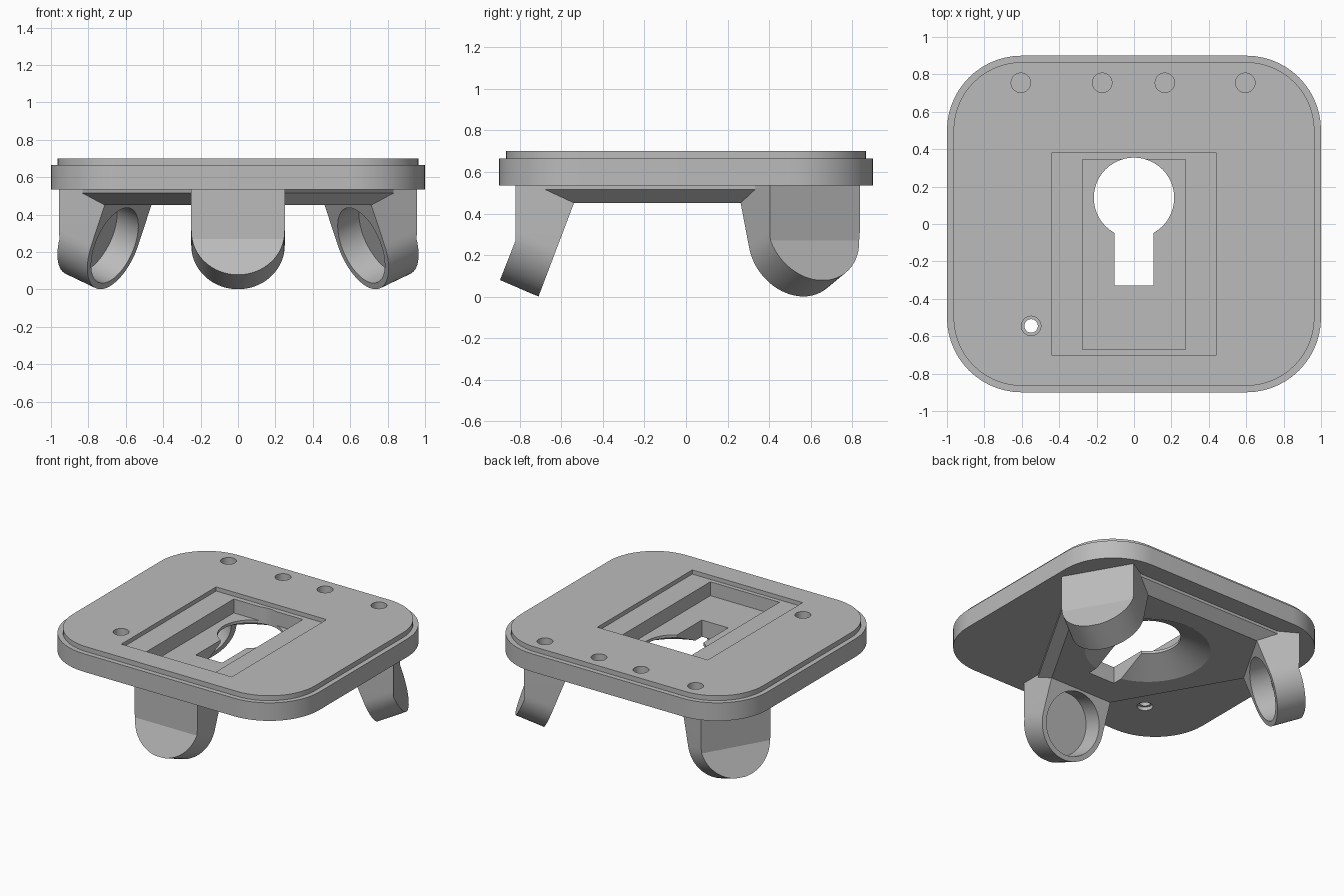
import bpy, bmesh
from math import sin, cos, pi, radians
from mathutils import Matrix, Vector

cube = bpy.data.objects.get("Cube")
if cube:
    bpy.data.objects.remove(cube, do_unlink=True)

grey = bpy.data.materials.new("plain grey")
grey.use_nodes = True
grey.diffuse_color = (0.5, 0.5, 0.5, 1)
grey.node_tree.nodes["Principled BSDF"].inputs["Base Color"].default_value = (0.5, 0.5, 0.5, 1)

CENTRE = 0.14            # y of the three-fold axis
TILT = radians(22.5)     # lean of the legs


def loft(name, loops):
    """Closed solid through a stack of equal-length loops."""
    bm = bmesh.new()
    rings = [[bm.verts.new(p) for p in loop] for loop in loops]
    n = len(rings[0])
    for a, b in zip(rings, rings[1:]):
        for i in range(n):
            j = (i + 1) % n
            bm.faces.new((a[i], a[j], b[j], b[i]))
    bm.faces.new(rings[0])
    bm.faces.new(rings[-1])
    bmesh.ops.recalc_face_normals(bm, faces=bm.faces)
    mesh = bpy.data.meshes.new(name)
    bm.to_mesh(mesh)
    bm.free()
    mesh.materials.append(grey)
    ob = bpy.data.objects.new(name, mesh)
    bpy.context.collection.objects.link(ob)
    return ob


def circle(x, y, r, z, n=48):
    return [(x + r * cos(2 * pi * i / n), y + r * sin(2 * pi * i / n), z) for i in range(n)]


def cone(x, y, z0, r0, z1, r1):
    return loft("cutter", [circle(x, y, r0, z0), circle(x, y, r1, z1)])


def box(x0, x1, y0, y1, z0, z1):
    rect = [(x0, y0), (x1, y0), (x1, y1), (x0, y1)]
    return loft("cutter", [[(x, y, z) for x, y in rect] for z in (z0, z1)])


def rounded_rect(hx, hy, r, z, seg=14):
    pts = []
    for q, (sx, sy) in enumerate([(1, 1), (-1, 1), (-1, -1), (1, -1)]):
        for i in range(seg + 1):
            a = (q + i / seg) * pi / 2
            pts.append((sx * (hx - r) + r * cos(a), sy * (hy - r) + r * sin(a), z))
    return pts


def boolean(ob, cutters, operation="DIFFERENCE"):
    bpy.context.view_layer.objects.active = ob
    for c in cutters:
        mod = ob.modifiers.new("cut", "BOOLEAN")
        mod.operation, mod.solver, mod.object = operation, "EXACT", c
        bpy.ops.object.modifier_apply(modifier=mod.name)


def discard(cutters):
    for c in cutters:
        bpy.data.objects.remove(c, do_unlink=True)


def turn(degrees):
    pivot = Matrix.Translation((0, CENTRE, 0))
    return pivot @ Matrix.Rotation(radians(degrees), 4, "Z") @ pivot.inverted()


# Plate with a stepped upper rim
plate = loft("plate", [rounded_rect(1, 0.9, 0.4, 0.535), rounded_rect(1, 0.9, 0.4, 0.665),
                       rounded_rect(0.965, 0.865, 0.365, 0.665),
                       rounded_rect(0.965, 0.865, 0.365, 0.7)])


# Three-cornered block below, cut square at the legs
def block_loop(apothem, z):
    y = CENTRE - (2 * apothem - 0.433)
    return [turn(d) @ Vector((x, y, z)) for d in (0, 120, 240) for x in (-0.25, 0.25)]


block = loft("under_block", [block_loop(0.555, 0.45), block_loop(0.625, 0.515),
                             block_loop(0.625, 0.54)])

# Keyhole with a flared underside, through plate and block
keyhole = [cone(0, CENTRE, 0.4, 0.215, 0.8, 0.215),
           box(-0.105, 0.105, -0.33, CENTRE, 0.4, 0.8),
           cone(0, CENTRE, 0.43, 0.449, 0.55, 0.215)]
boolean(plate, keyhole)
boolean(block, keyhole)
discard(keyhole)

# Stepped pocket, blind holes and the small through hole
cuts = [box(-0.44, 0.44, -0.7, 0.38, 0.67, 0.8),
        box(-0.275, 0.275, -0.67, 0.345, 0.57, 0.8),
        cone(-0.55, -0.545, 0.5, 0.036, 0.8, 0.036),
        cone(-0.55, -0.545, 0.65, 0.052, 0.8, 0.052),
        cone(-0.55, -0.545, 0.5, 0.052, 0.56, 0.052)]
cuts += [cone(x, 0.755, 0.6, 0.052, 0.8, 0.052) for x in (-0.605, -0.17, 0.165, 0.595)]
boolean(plate, cuts)
discard(cuts)

# Front leg: side silhouette intersected with a leaning round-ended slab
side = [(-0.71, 0), (-0.895, 0.08), (-0.82, 0.27), (-0.82, 0.54), (-0.505, 0.54)]
leg = loft("front_leg", [[(x, y, z) for y, z in side] for x in (-0.3, 0.3)])
lean = Matrix.Translation((0, -0.617, 0.233)) @ Matrix.Rotation(-TILT, 4, "X")
arch = [(0.25 * cos(a), 0.25 * sin(a)) for a in (pi + pi * i / 32 for i in range(33))]
arch += [(0.25, 0.8), (-0.25, 0.8)]
slab = loft("cutter", [[lean @ Vector((x, y, z)) for x, z in arch] for y in (-0.6, 0.6)])
boolean(leg, [slab], "INTERSECT")
bore = loft("cutter", [[lean @ Vector((x, y, z)) for x, z, _ in circle(0, 0, 0.215, 0)]
                       for y in (-0.15, 0.1)])
boolean(leg, [bore])
discard([slab, bore])

# Repeat the leg around the centre
legs = [leg]
for name, degrees in (("back_left_leg", 120), ("back_right_leg", 240)):
    other = bpy.data.objects.new(name, leg.data.copy())
    other.data.transform(turn(degrees))
    bpy.context.collection.objects.link(other)
    legs.append(other)

# Smooth the curved walls, keep edges sharp
bpy.ops.object.select_all(action="DESELECT")
for ob in [plate, block] + legs:
    ob.select_set(True)
bpy.context.view_layer.objects.active = plate
bpy.ops.object.shade_smooth_by_angle(angle=radians(20))
